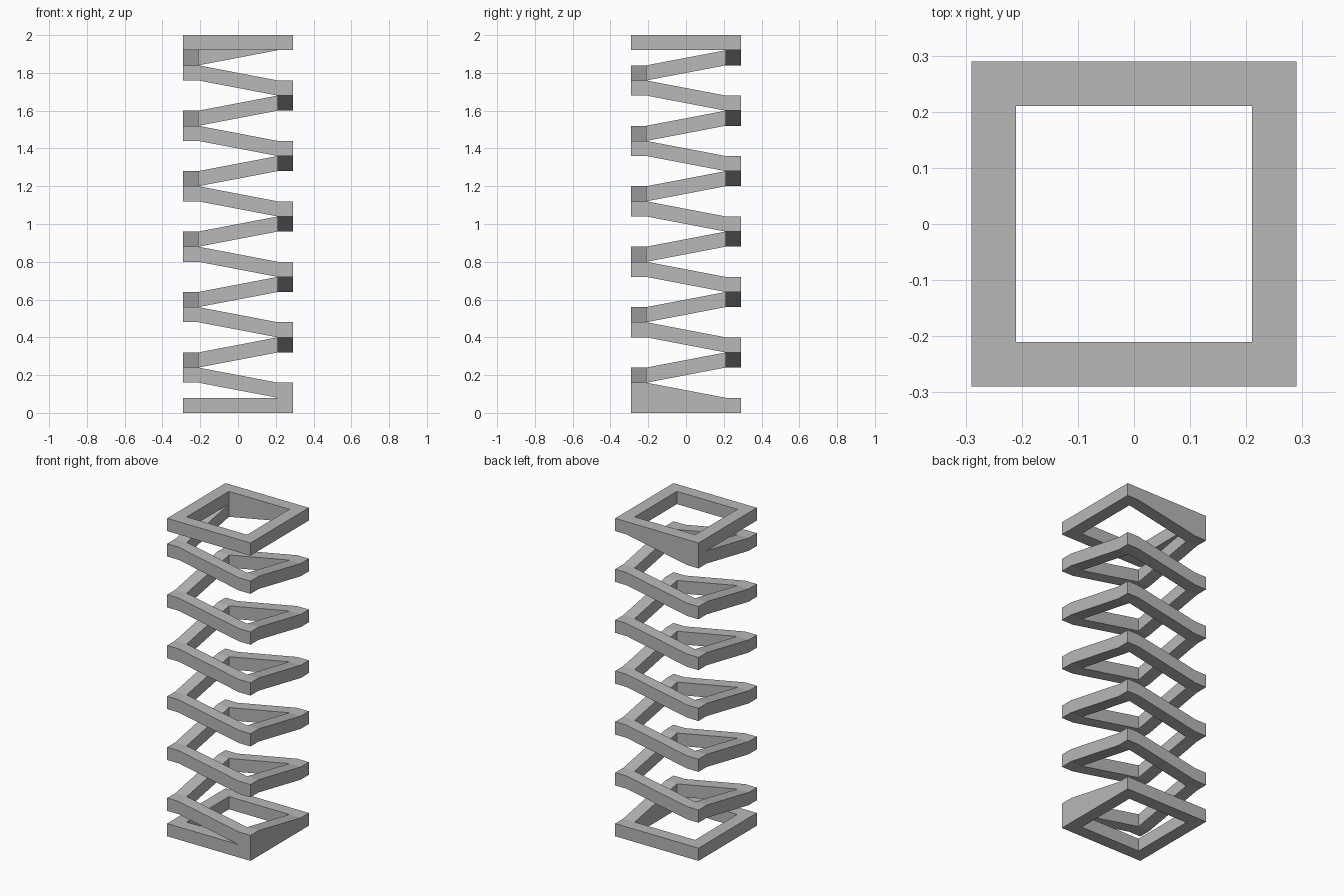
import bpy
import bmesh

OUTER = 0.29      # half width to the outside of the bars
INNER = 0.21      # half width to the inside of the bars
STEP = 0.08       # bar thickness and rise per side
TURNS = 6
LAST = TURNS * 4

# corner signs: back right, front right, front left, back left
CORNERS = [(1, 1), (1, -1), (-1, -1), (-1, 1)]

cube = bpy.data.objects.get("Cube")
if cube:
    bpy.data.objects.remove(cube, do_unlink=True)

grey = bpy.data.materials.new("mid_grey")
grey.use_nodes = True
colour = (0.48, 0.48, 0.48, 1)
grey.diffuse_color = colour
grey.node_tree.nodes["Principled BSDF"].inputs["Base Color"].default_value = colour


def corner_post(bm, k, low, high):
    """Bottom and top vertex of each edge of a corner block."""
    sx, sy = CORNERS[k % 4]
    flat_x = (sx * INNER, sy * OUTER)
    flat_y = (sx * OUTER, sy * INNER)
    arrive, leave = (flat_y, flat_x) if k % 2 else (flat_x, flat_y)
    spots = {"arrive": arrive, "outer": (sx * OUTER, sy * OUTER),
             "leave": leave, "inner": (sx * INNER, sy * INNER)}
    return {name: [bm.verts.new((x, y, z)) for z in (low, high)]
            for name, (x, y) in spots.items()}


def wall(bm, p, q):
    bm.faces.new((p[0], q[0], q[1], p[1]))


def cap_corner(bm, c):
    """Top, bottom and two outer walls of a corner block."""
    for level in (0, 1):
        bm.faces.new([c[n][level] for n in ("arrive", "outer", "leave", "inner")])
    wall(bm, c["arrive"], c["outer"])
    wall(bm, c["outer"], c["leave"])


def bar(bm, c, d):
    """Straight bar between two neighbouring corner blocks."""
    wall(bm, c["leave"], d["arrive"])
    wall(bm, c["inner"], d["inner"])
    for level in (0, 1):
        bm.faces.new((c["leave"][level], d["arrive"][level],
                      d["inner"][level], c["inner"][level]))


def finish(bm, name):
    bmesh.ops.remove_doubles(bm, verts=bm.verts[:], dist=0.0001)
    loose = [v for v in bm.verts if not v.link_faces]
    bmesh.ops.delete(bm, geom=loose, context="VERTS")
    bmesh.ops.recalc_face_normals(bm, faces=bm.faces[:])
    mesh = bpy.data.meshes.new(name)
    bm.to_mesh(mesh)
    bm.free()
    mesh.materials.append(grey)
    bpy.context.collection.objects.link(bpy.data.objects.new(name, mesh))


def flat_ring(name, z):
    bm = bmesh.new()
    posts = [corner_post(bm, k, z, z + STEP) for k in range(4)]
    for k, post in enumerate(posts):
        cap_corner(bm, post)
        bar(bm, post, posts[(k + 1) % 4])
    finish(bm, name)


# flat end rings
flat_ring("base_ring", 0)
flat_ring("top_ring", LAST * STEP)

# square coil, tapering into a wedge where it meets each ring
bm = bmesh.new()
posts = []
for k in range(LAST + 1):
    low = max(k * STEP, STEP)
    high = min((k + 1) * STEP, LAST * STEP)
    posts.append(corner_post(bm, k, low, high))
for post in posts[1:-1]:
    cap_corner(bm, post)
for a, b in zip(posts, posts[1:]):
    bar(bm, a, b)
finish(bm, "spring_coil")
